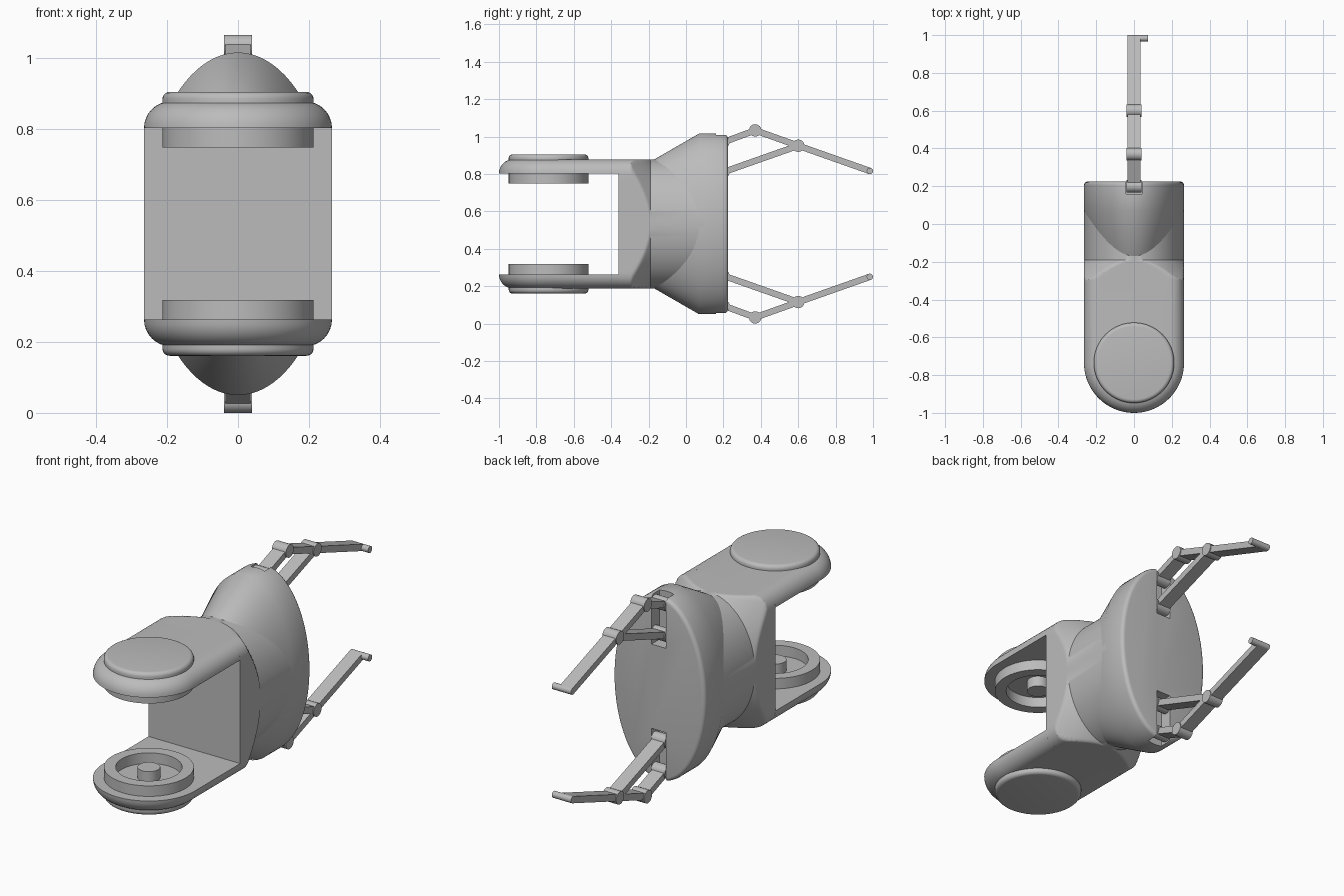
import bpy, bmesh, math
from mathutils import Vector

if "Cube" in bpy.data.objects:
    bpy.data.objects.remove(bpy.data.objects["Cube"])

CZ = 0.533                      # mirror plane height
A, B, R = 0.265, 0.345, 0.075   # body half width, half height, edge radius
PY = -0.735                     # pivot position along y

grey = bpy.data.materials.new("grey metal")
grey.diffuse_color = (0.5, 0.5, 0.5, 1)
grey.use_nodes = True
grey.node_tree.nodes["Principled BSDF"].inputs["Base Color"].default_value = grey.diffuse_color


def finish(name, bm):
    bmesh.ops.recalc_face_normals(bm, faces=bm.faces)
    me = bpy.data.meshes.new(name)
    bm.to_mesh(me)
    bm.free()
    me.materials.append(grey)
    ob = bpy.data.objects.new(name, me)
    bpy.context.collection.objects.link(ob)
    return ob


def loft(name, rings, wrap=False):
    bm = bmesh.new()
    vs = [[bm.verts.new(p) for p in ring] for ring in rings]
    n = len(vs[0])
    pairs = list(zip(vs, vs[1:])) + ([(vs[-1], vs[0])] if wrap else [])
    for a, b in pairs:
        for i in range(n):
            j = (i + 1) % n
            bm.faces.new((a[i], a[j], b[j], b[i]))
    if not wrap:
        bm.faces.new(vs[0])
        bm.faces.new(vs[-1])
    return finish(name, bm)


def turn(n):
    return [2 * math.pi * i / n for i in range(n)]


def box(name, lo, hi):
    rings = [[(lo[0], lo[1], z), (hi[0], lo[1], z), (hi[0], hi[1], z), (lo[0], hi[1], z)]
             for z in (lo[2], hi[2])]
    return loft(name, rings)


def disc_ring(r, z, n=64):
    return [(r * math.cos(t), PY + r * math.sin(t), z) for t in turn(n)]


def pin(name, y, z, r, x0, x1):
    return loft(name, [[(x, y + r * math.cos(t), z + r * math.sin(t)) for t in turn(32)]
                       for x in (x0, x1)])


def link(name, p, q, w=0.035, h=0.017):
    d = Vector((0, q[0] - p[0], q[1] - p[1])).normalized()
    n = Vector((0, -d.z, d.y)) * h
    rings = []
    for y, z in (p, q):
        c = Vector((0, y, z))
        rings.append([c + n + Vector((w, 0, 0)), c + n - Vector((w, 0, 0)),
                      c - n - Vector((w, 0, 0)), c - n + Vector((w, 0, 0))])
    return loft(name, rings)


# neck block: rounded rectangle trimmed by an elliptical cone into an oval tube
def neck_ring(y):
    s = 1 + max(0, -0.19 - y) * 3
    ring = []
    for t in turn(144):
        k = 1 / max(abs(math.cos(t)), abs(math.sin(t)))
        p = Vector((k * math.cos(t) * A, k * math.sin(t) * B))
        c = Vector((max(R - A, min(A - R, p.x)), max(R - B, min(B - R, p.y))))
        p = c + (p - c).normalized() * R
        p *= min(1, s / math.hypot(p.x / A, p.y / B))
        ring.append((p.x, y, CZ + p.y))
    return ring


loft("neck_block", [neck_ring(y) for y in
                    [-0.36] + [-0.32 + 0.13 * i / 20 for i in range(21)] + [0.1]])

# flared oval head with a softened back rim
head_rings = [(-0.2, 0.179, 0.3275), (0.07, A, 0.483), (0.205, A, 0.483)]
for i in range(1, 5):
    f = math.pi / 8 * i
    d = 0.02 * (1 - math.cos(f))
    head_rings.append((0.205 + 0.02 * math.sin(f), A - d, 0.483 - d))
head = loft("flared_head", [[(a * math.cos(t), y, CZ + b * math.sin(t)) for t in turn(96)]
                            for y, a, b in head_rings])

# slots in the head where the claws are hinged
for s in (1, -1):
    z = sorted((CZ + s * 0.22, CZ + s * 0.6))
    cutter = box("slot_cutter", (-0.042, 0.16, z[0]), (0.042, 0.4, z[1]))
    cutter.hide_render = True
    mod = head.modifiers.new("slot", 'BOOLEAN')
    mod.operation = 'DIFFERENCE'
    mod.solver = 'EXACT'
    mod.object = cutter
    bpy.context.view_layer.objects.active = head
    bpy.ops.object.modifier_apply(modifier=mod.name)
    bpy.data.objects.remove(cutter)

for s, side in ((1, "upper"), (-1, "lower")):
    def Z(h):
        return CZ + s * h

    # fork plate with rounded outer edge
    rings = []
    for i in range(9):
        f = math.pi / 2 * i / 8
        r, z = A - R * (1 - math.cos(f)), Z(B - R + R * math.sin(f))
        arc = [(r * math.cos(t), PY - r * math.sin(t), z)
               for t in (math.pi * k / 40 for k in range(41))]
        rings.append([(r, -0.36, z)] + arc + [(-r, -0.36, z)])
    loft(side + "_fork_plate", rings)

    # outer cap disc
    cap = [disc_ring(0.213, Z(B - 0.01))]
    for i in range(6):
        f = math.pi / 2 * i / 5
        cap.append(disc_ring(0.193 + 0.02 * math.cos(f), Z(B + 0.007 + 0.02 * math.sin(f))))
    loft(side + "_outer_cap", cap)

    # inner collar and pivot stub
    loft(side + "_inner_collar", [disc_ring(r, Z(h)) for r, h in
                                  ((0.213, 0.275), (0.213, 0.215), (0.157, 0.215), (0.157, 0.275))],
         wrap=True)
    loft(side + "_pivot_stub", [disc_ring(0.054, Z(h), 32) for h in (0.275, 0.215)])

    # claw linkage
    root_out, root_in = (0.2, Z(0.437)), (0.2, Z(0.277))
    elbow, knuckle, tip = (0.37, Z(0.5)), (0.6, Z(0.418)), (0.983, Z(0.283))
    link(side + "_claw_outer_link", root_out, elbow)
    link(side + "_claw_bridge_link", elbow, knuckle)
    link(side + "_claw_inner_link", root_in, knuckle)
    link(side + "_claw_finger", knuckle, tip)
    for name, p in (("outer_root", root_out), ("inner_root", root_in),
                    ("elbow", elbow), ("knuckle", knuckle)):
        pin(side + "_claw_" + name + "_pin", p[0], p[1], 0.033, -0.04, 0.04)
    pin(side + "_claw_tip", tip[0], tip[1], 0.017, -0.035, 0.075)

# smooth shading with crisp edges
bpy.ops.object.select_all(action='SELECT')
bpy.context.view_layer.objects.active = head
bpy.ops.object.shade_smooth_by_angle(angle=math.radians(30))
